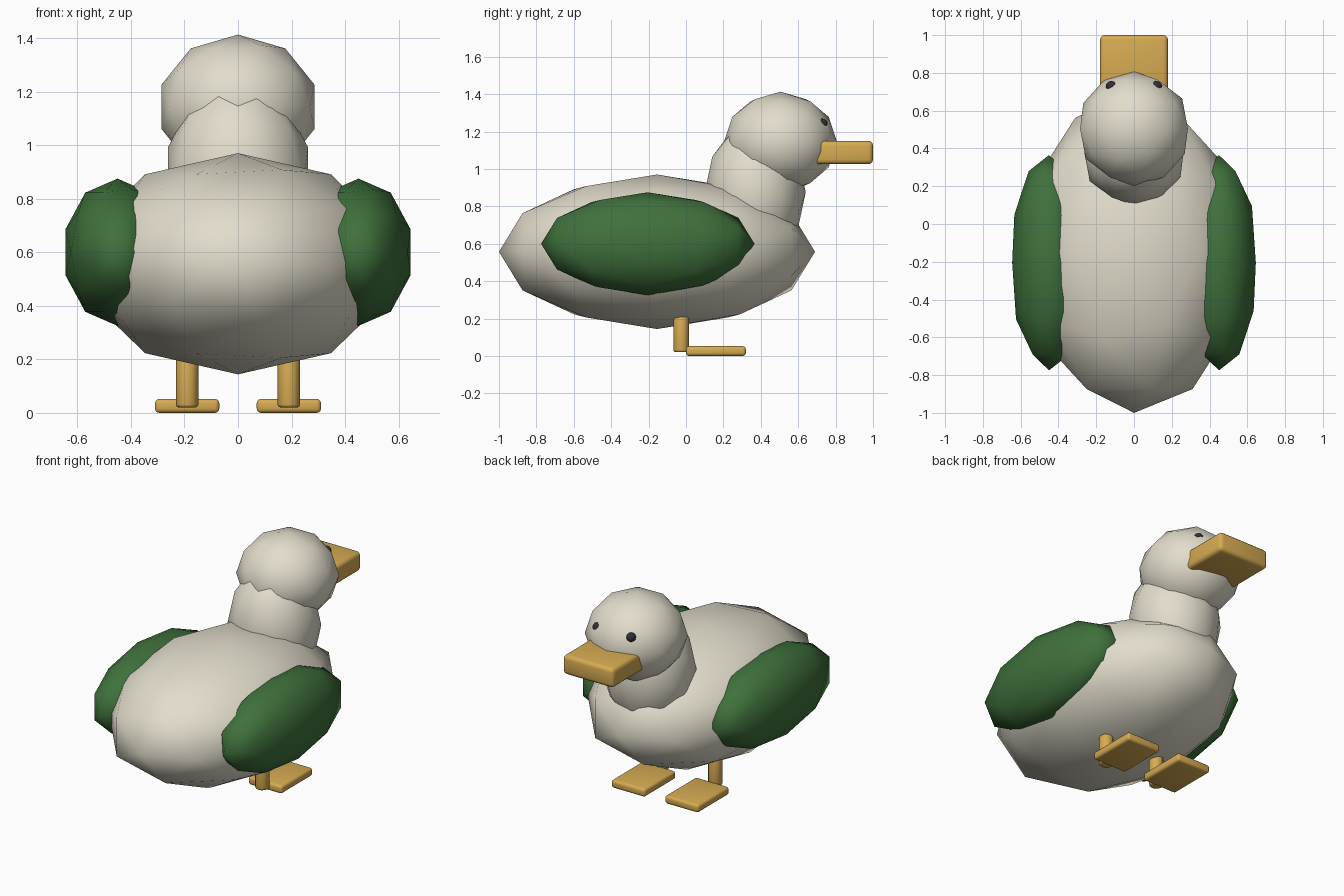
import bpy
from math import pi, radians

if "Cube" in bpy.data.objects:
    bpy.data.objects.remove(bpy.data.objects["Cube"])


def material(name, rgb):
    m = bpy.data.materials.new(name)
    m.diffuse_color = (*rgb, 1)
    m.use_nodes = True
    m.node_tree.nodes["Principled BSDF"].inputs["Base Color"].default_value = m.diffuse_color
    return m


CREAM = material("cream", (0.76, 0.72, 0.60))
GREEN = material("green", (0.05, 0.165, 0.045))
ORANGE = material("orange", (0.68, 0.41, 0.085))
DARK = material("dark", (0.03, 0.03, 0.035))


def finish(name, mat, bevel=0.0):
    o = bpy.context.object
    o.name = name
    o.data.materials.append(mat)
    bpy.ops.object.transform_apply(location=False, rotation=True, scale=True)
    if bevel:
        b = o.modifiers.new("round_edges", 'BEVEL')
        b.width = bevel
        b.segments = 3
        b.limit_method = 'ANGLE'
        b.angle_limit = radians(50)
        bpy.ops.object.modifier_apply(modifier=b.name)
    bpy.ops.object.shade_smooth_by_angle(angle=radians(60))
    return o


def blob(name, loc, radii, mat):
    # low-poly ellipsoid with its poles along y
    rx, ry, rz = radii
    bpy.ops.mesh.primitive_ico_sphere_add(subdivisions=2, radius=1, location=loc,
                                          rotation=(pi / 2, 0, 0))
    bpy.context.object.scale = (rx, rz, ry)
    return finish(name, mat)


def block(name, loc, size, mat, bevel):
    bpy.ops.mesh.primitive_cube_add(size=1, location=loc)
    bpy.context.object.scale = size
    return finish(name, mat, bevel)


# body, neck and head
blob("body", (0, -0.155, 0.557), (0.59, 0.845, 0.413), CREAM)
blob("neck", (0, 0.37, 0.875), (0.275, 0.27, 0.38), CREAM)
blob("head", (0, 0.505, 1.143), (0.30, 0.303, 0.27), CREAM)

# beak
block("beak", (0, 0.83, 1.0875), (0.36, 0.34, 0.125), ORANGE, 0.025)

# paired parts
for side, s in (("left", -1), ("right", 1)):
    blob(side + "_wing", (s * 0.45, -0.205, 0.60), (0.205, 0.57, 0.275), GREEN)
    blob(side + "_eye", (s * 0.12, 0.728, 1.24), (0.03, 0.03, 0.03), DARK)
    bpy.ops.mesh.primitive_cylinder_add(vertices=12, radius=0.042, depth=0.19,
                                        location=(s * 0.19, -0.025, 0.115))
    finish(side + "_leg", ORANGE, 0.012)
    block(side + "_foot", (s * 0.19, 0.16, 0.026), (0.24, 0.32, 0.052), ORANGE, 0.016)
